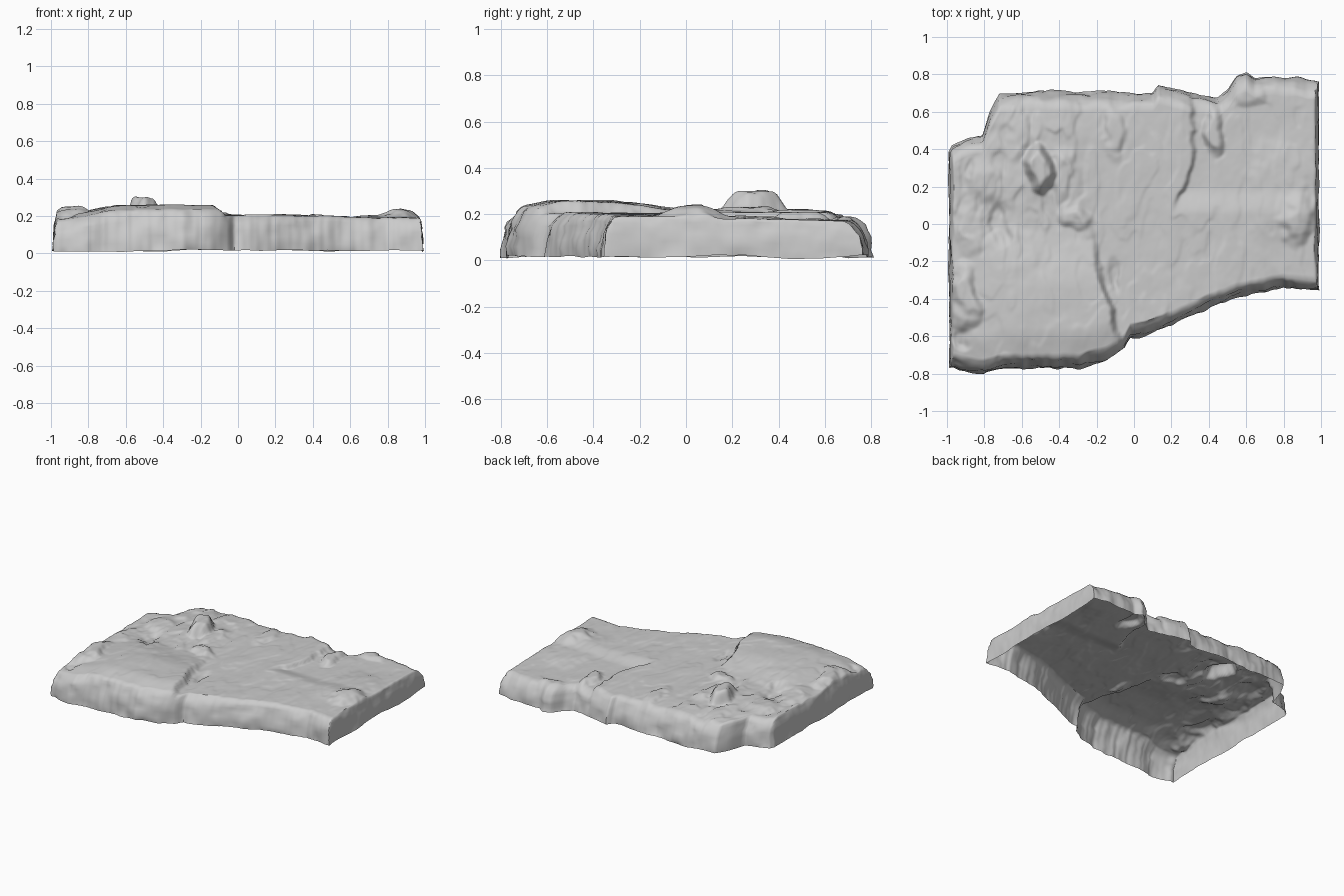
import bpy, bmesh, math
from mathutils import Vector, noise

if "Cube" in bpy.data.objects:
    bpy.data.objects.remove(bpy.data.objects["Cube"])

# Plan outline (ground line), main crack and ledge
FRONT = [(-1, -.77), (-.93, -.78), (-.8, -.8), (-.7, -.77), (-.3, -.77), (-.15, -.73), (-.05, -.67),
         (-.02, -.61), (.1, -.58), (.25, -.52), (.4, -.45), (.55, -.39), (.7, -.36), (.8, -.34), (1, -.36)]
BACK = [(-1, .36), (-.97, .42), (-.9, .46), (-.81, .48), (-.77, .6), (-.72, .69), (-.6, .71), (.1, .70),
        (.13, .74), (.2, .72), (.45, .67), (.5, .71), (.55, .79), (.6, .81), (.65, .78), (.85, .785), (1, .76)]
CRACK = [(-.8, -.03), (-.6, -.08), (-.5, -.11), (-.37, -.15), (-.25, -.19), (-.1, -.20), (.08, -.27), (.7, -.34)]
LEDGE = [(-.2, .12), (.12, .22), (.3, .29), (.5, .31), (.65, .28), (.8, .3)]
# Raised lumps: x, y, half width x, half width y, height
LUMPS = [(-.50, .30, .06, .10, .085), (-.38, .24, .06, .14, .02), (-.80, .22, .09, .12, .02),
         (-.64, -.14, .12, .12, .010), (-.90, -.38, .07, .14, .04), (-.12, .48, .05, .13, .02),
         (.44, .50, .05, .12, .035), (.88, .02, .08, .14, .03), (.78, .18, .16, .25, .015),
         (-.88, -.02, .06, .12, .015), (-.3, .04, .09, .06, .022), (.6, .72, .07, .06, .015),
         (-.62, .5, .05, .14, .015), (-.1, -.28, .03, .09, -.015), (-.72, -.02, .05, .09, -.02),
         (-.92, -.6, .05, .06, -.02)]


def lerp_path(path, t):
    for (a, b), (c, d) in zip(path, path[1:]):
        if t <= c:
            return b + (d - b) * max(0, (t - a) / (c - a))
    return path[-1][1]


def averaged(path, t):
    return sum(lerp_path(path, t + .06 * k) for k in range(-4, 5)) / 9


def smooth(t):
    t = min(1, max(0, t))
    return t * t * (3 - 2 * t)


def fbm(x, y, scale, seed):
    return noise.fractal(Vector((x * scale, y * scale, seed)), 1.0, 2.0, 3)


# Height of the weathered top face
def top_height(x, y):
    wob = .025 * fbm(x, y, 6, 3)
    left = smooth((lerp_path(CRACK, y) - x + wob + .02) / .045)
    front = smooth((.0 - y) / .35)
    edge = smooth((x + 1) / .4)
    z = .204 + left * (.008 + .044 * front * edge - .010 * (1 - edge))
    z -= .02 * smooth((y - .45) / .3) * (1 - smooth((x + .3) / .3))
    # rounded front lip of the left slab
    lip = smooth((y - lerp_path(FRONT, x)) / .22)
    z -= .03 * (1 - lip) * left
    # stepped ledge on the right of the middle slab
    behind = smooth((y - .05) / .15)
    z -= .03 * behind * smooth((x - lerp_path(LEDGE, y) + wob) / .03)
    z -= .010 * smooth((x - .3) / .3) * (1 - behind)
    for cx, cy, wx, wy, h in LUMPS:
        px = x + .05 * fbm(x, y, 5, 50) - cx
        py = y + .05 * fbm(x, y, 5, 60) - cy
        d = math.hypot(px / wx, py / wy)
        z += h * smooth((1.4 - d) / .9)
    rough = .6 + .8 * smooth((-.15 - x) / .25) * smooth((y + .3) / .3)
    z += .006 * rough * fbm(x, y * .6, 5, 1.3) + .003 * rough * fbm(x, y * .6, 13, 7.1)
    # thin bedding layers that break in small steps, grain running along y
    layer = fbm(x, y * .45, 5, 11)
    return z + .006 * rough * (smooth((layer - .1) / .15) - smooth((-.2 - layer) / .15))


# Samples across one direction: (position 0..1, wall angle, side)
def samples(count, wall):
    low = [(0, k / wall, -1) for k in range(wall)]
    mid = [(k / count, 1, 0) for k in range(count + 1)]
    return low + mid + [(1, a, 1) for _, a, _ in reversed(low)]


us, vs = samples(190, 8), samples(150, 8)
IN_X, IN_F, IN_B = .025, .075, .095
bm = bmesh.new()
grid = []
for u, au, su in us:
    col = []
    cu = 1 - math.cos(au * math.pi / 2)
    x = -.988 + IN_X + (1.976 - 2 * IN_X) * u + su * IN_X * (1 - cu)
    f = lerp_path(FRONT, x) + .012 * fbm(x, 1, 9, 2)
    b = lerp_path(BACK, x) + .010 * fbm(x, 5, 9, 2)
    fs, bs = averaged(FRONT, x), averaged(BACK, x)
    for v, av, sv in vs:
        cv = 1 - math.cos(av * math.pi / 2)
        # even grid inside, following the jagged outline only near the edges
        y = fs + IN_F + (bs - IN_B - fs - IN_F) * v + (b - bs) * v ** 4 + (f - fs) * (1 - v) ** 4
        y += sv * (IN_F if sv < 0 else IN_B) * (1 - cv)
        rise = math.sin(min(au, av) * math.pi / 2)
        base = .016 + .012 * fbm(x, y, 3, 20)
        z = max(0, base + (top_height(x, y) - base) * rise)
        # uneven broken side walls
        dx = .008 * fbm(y, z * 3, 6, 31) * (1 if su else .3)
        dy = .016 * fbm(x, z * 3, 6, 41) * (1 if sv else 0)
        col.append(bm.verts.new((x + dx, y + dy, z)))
    grid.append(col)

# Open-bottomed shell: top face and walls in one sheet
for a, b in zip(grid, grid[1:]):
    for j in range(len(a) - 1):
        bm.faces.new((a[j], b[j], b[j + 1], a[j + 1]))
mesh = bpy.data.meshes.new("rock_slab")
bm.to_mesh(mesh)
bm.free()
slab = bpy.data.objects.new("rock_slab", mesh)
bpy.context.collection.objects.link(slab)
bpy.context.view_layer.objects.active = slab
slab.select_set(True)
bpy.ops.object.shade_smooth_by_angle(angle=math.radians(60))
